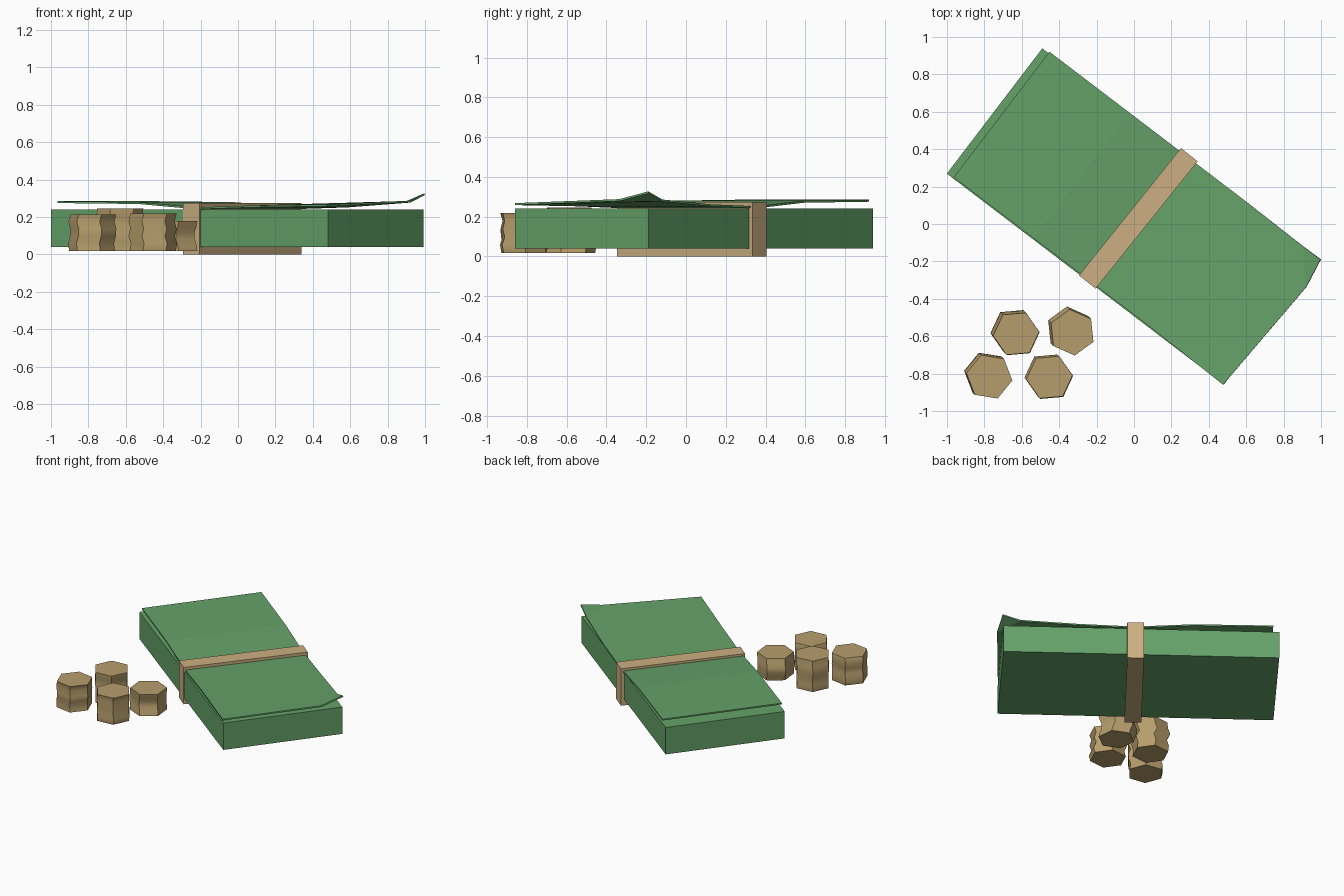
import bpy, bmesh, math
from mathutils import Vector, Matrix

if "Cube" in bpy.data.objects:
    bpy.data.objects.remove(bpy.data.objects["Cube"])


def mat(name, rgb):
    m = bpy.data.materials.new(name)
    m.diffuse_color = (*rgb, 1)
    m.use_nodes = True
    m.node_tree.nodes["Principled BSDF"].inputs["Base Color"].default_value = m.diffuse_color
    return m


GREEN = mat("note_green", (0.13, 0.36, 0.14))
TAN = mat("band_tan", (0.60, 0.43, 0.22))
BRASS = mat("coin_brass", (0.47, 0.34, 0.15))


def finish(name, bm, material):
    bmesh.ops.recalc_face_normals(bm, faces=bm.faces)
    me = bpy.data.meshes.new(name)
    bm.to_mesh(me)
    bm.free()
    me.materials.append(material)
    ob = bpy.data.objects.new(name, me)
    bpy.context.collection.objects.link(ob)
    return ob


def box(name, size, centre, angle, material):
    bm = bmesh.new()
    bmesh.ops.create_cube(bm, size=1, matrix=Matrix.Diagonal((*size, 1)))
    ob = finish(name, bm, material)
    ob.location = centre
    ob.rotation_euler.z = math.radians(angle)
    return ob


# Stack of notes and the paper band around it
STACK = (-0.005, 0.04)
TURN = -37.3
box("note_stack", (1.862, 0.842, 0.20), (*STACK, 0.14), TURN, GREEN)
box("paper_band", (0.114, 0.872, 0.274), (0.023, 0.03, 0.137), -38.7, TAN)

# Loose top note: held down by the band, lifted at the ends, one corner curled
bm = bmesh.new()
rows = [(-0.89, 0.285), (-0.35, 0.280), (0.0, 0.255), (0.08, 0.253), (0.42, 0.262)]
left = [bm.verts.new((u, -0.415, z)) for u, z in rows]
right = [bm.verts.new((u, 0.43, z)) for u, z in rows]
for i in range(len(rows) - 1):
    bm.faces.new((left[i], left[i + 1], right[i + 1], right[i]))
end = bm.verts.new((0.928, -0.424, 0.268))
fold_a = bm.verts.new((0.965, 0.262, 0.288))
fold_b = bm.verts.new((0.817, 0.424, 0.286))
tip = bm.verts.new((0.935, 0.424, 0.327))
bm.faces.new((left[-1], end, fold_b, right[-1]))
bm.faces.new((end, fold_a, fold_b))
bm.faces.new((fold_a, tip, fold_b))
note = finish("top_note", bm, GREEN)
if note.data.polygons[0].normal.z < 0:
    note.data.flip_normals()
note.location = (*STACK, 0)
note.rotation_euler.z = math.radians(TURN)
sol = note.modifiers.new("thickness", 'SOLIDIFY')
sol.thickness = 0.01
sol.offset = -1


# Coin stacks: six-sided lofts whose rings slide sideways with height
def coin_stack(name, x, y, top, turn, slide):
    bm = bmesh.new()
    base, rings, prev = 0.018, 6, None
    for k in range(rings):
        z = base + (top - base) * k / (rings - 1)
        s = slide[k]
        ring = []
        for j in range(6):
            a = math.radians(turn + 60 * j)
            ring.append(bm.verts.new((x + 0.124 * math.cos(a) - 0.7 * s,
                                      y + 0.124 * math.sin(a) + 0.7 * s, z)))
        if prev:
            for j in range(6):
                n = (j + 1) % 6
                bm.faces.new((prev[j], prev[n], ring[n], ring[j]))
        else:
            bm.faces.new(ring[::-1])
        prev = ring
    bm.faces.new(prev)
    ob = finish(name, bm, BRASS)
    bpy.ops.object.select_all(action='DESELECT')
    bpy.context.view_layer.objects.active = ob
    ob.select_set(True)
    bpy.ops.object.shade_smooth_by_angle(angle=math.radians(45))


coin_stack("coin_stack_1", -0.630, -0.587, 0.245, 5, (0.005, 0.010, -0.003, 0.020, 0.004, 0))
coin_stack("coin_stack_2", -0.330, -0.580, 0.180, 36, (0, 0.008, 0.022, 0.022, 0.008, 0))
coin_stack("coin_stack_3", -0.773, -0.817, 0.215, -9, (0.010, 0.018, 0.004, 0.000, 0.016, 0))
coin_stack("coin_stack_4", -0.452, -0.820, 0.218, 5, (0.006, -0.004, 0.014, 0.000, 0.014, 0))
